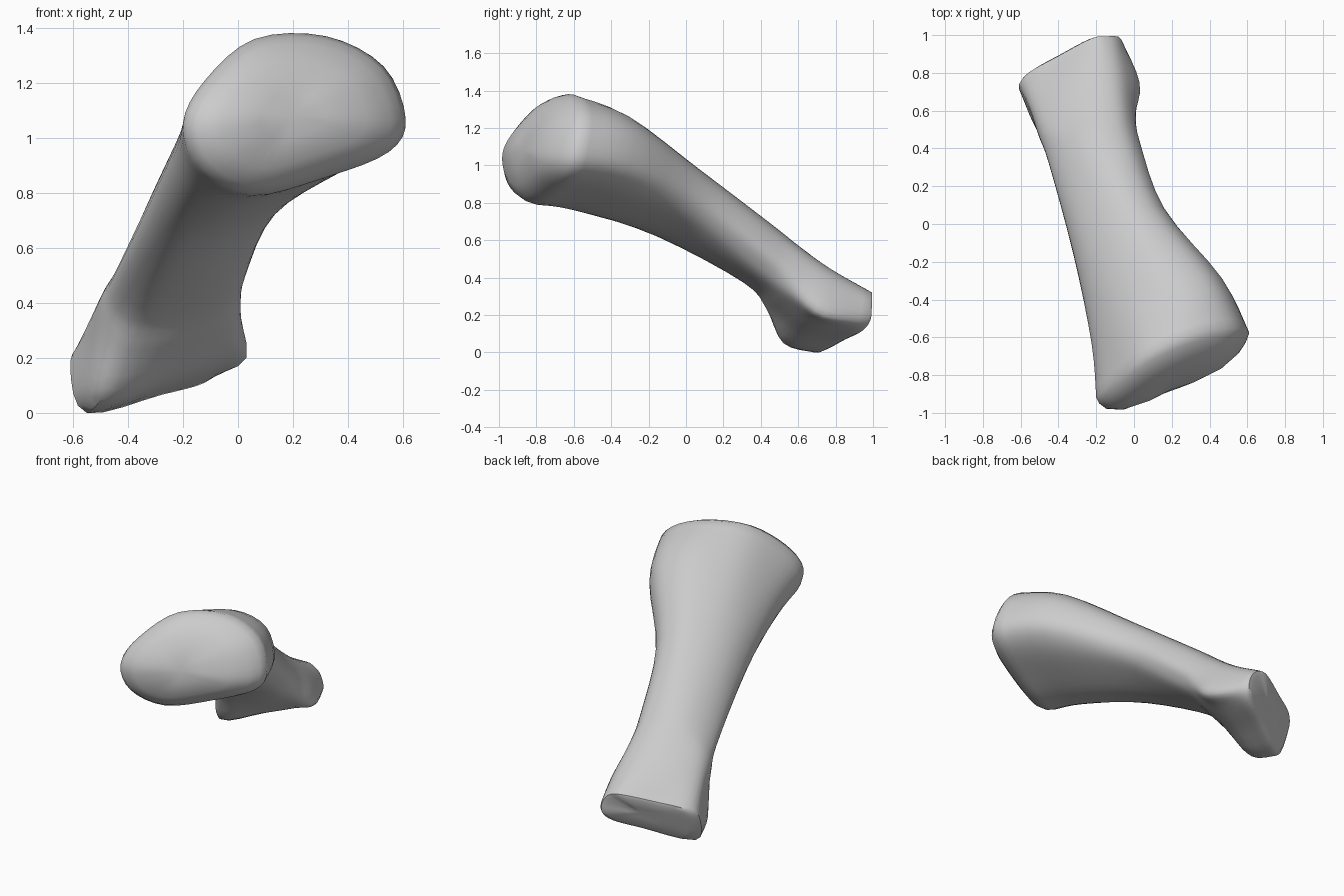
import bpy
import bmesh
from mathutils import Vector

cube = bpy.data.objects.get("Cube")
if cube:
    bpy.data.objects.remove(cube, do_unlink=True)

STEPS = 4  # subdivisions between neighbouring profile points and sections


def section(outline, base, slope_x, slope_z, curl=0):
    """Closed outline in x and z, laid on a slanted, optionally curled sheet."""
    return [Vector((x, min(base + slope_x * x + slope_z * z + curl * (z - 1.05) ** 2, 0.98), z))
            for x, z in outline]


def spline(a, b, c, d, t):
    """Smooth point between b and c."""
    return 0.5 * (2 * b + (c - a) * t + (2 * a - 5 * b + 4 * c - d) * t ** 2
                  + (3 * b - a - 3 * c + d) * t ** 3)


def smooth_closed(points):
    n = len(points)
    return [spline(points[i - 1], points[i], points[(i + 1) % n],
                   points[(i + 2) % n], s / STEPS)
            for i in range(n) for s in range(STEPS)]


def smooth_along(rings):
    """Fill in rings between the given sections."""
    last = len(rings) - 1
    result = []
    for i in range(last):
        near = [rings[max(0, min(last, i + k))] for k in (-1, 0, 1, 2)]
        for s in range(STEPS):
            result.append([spline(*four, s / STEPS) for four in zip(*near)])
    result.append(rings[last])
    return result


def inset(ring, scale, push):
    """Shrunken copy of an end ring, pushed along y to round the rim."""
    centre = sum(ring, Vector()) / len(ring)
    return [centre + (p - centre) * scale + Vector((0, push, 0)) for p in ring]


# Cross-sections, each running from the right side over the top
head = section([(-0.20, 1.05), (-0.12, 1.21), (0.06, 1.36), (0.32, 1.37), (0.53, 1.26),
                (0.61, 1.07), (0.55, 0.95), (0.33, 0.86), (0.05, 0.79), (-0.14, 0.88)],
               -0.97, 0.42, 0.13, 0.75)
neck = section([(-0.225, 0.95), (-0.17, 1.09), (-0.03, 1.22), (0.2, 1.27), (0.39, 1.19),
                (0.47, 1.01), (0.41, 0.9), (0.24, 0.82), (0.0, 0.76), (-0.17, 0.82)],
               -0.86, 0.45, 0.35)
shaft = section([(-0.32, 0.73), (-0.28, 0.86), (-0.17, 0.95), (-0.02, 0.985), (0.1, 0.93),
                 (0.16, 0.82), (0.14, 0.73), (0.05, 0.67), (-0.1, 0.62), (-0.24, 0.63)],
                -0.276, 0.45, 0.35)
lower_shaft = section([(-0.45, 0.47), (-0.41, 0.57), (-0.3, 0.66), (-0.17, 0.69),
                       (-0.04, 0.65), (0.03, 0.54), (0.005, 0.46), (-0.06, 0.41),
                       (-0.2, 0.38), (-0.36, 0.38)],
                      0.243, 0.2, 0.35)
instep = section([(-0.5, 0.37), (-0.47, 0.47), (-0.35, 0.54), (-0.2, 0.57), (-0.07, 0.53),
                  (0.0, 0.42), (0.0, 0.33), (-0.08, 0.28), (-0.25, 0.24), (-0.43, 0.24)],
                 0.45, 0.25, 0.35)
flare = section([(-0.545, 0.24), (-0.53, 0.35), (-0.4, 0.42), (-0.23, 0.45), (-0.1, 0.42),
                 (-0.02, 0.33), (0.03, 0.2), (-0.08, 0.165), (-0.27, 0.11), (-0.5, 0.05)],
                0.65, 0.3, 0.4)
foot = section([(-0.61, 0.16), (-0.57, 0.25), (-0.42, 0.29), (-0.22, 0.33), (-0.13, 0.31),
                (-0.08, 0.25), (-0.07, 0.17), (-0.12, 0.11), (-0.28, 0.065), (-0.55, 0.0)],
               0.935, 0.45, 0.4)

# Body rings plus a domed joint face and a flatter foot face
keys = [smooth_closed(s) for s in (head, neck, shaft, lower_shaft, instep, flare, foot)]
body = smooth_along(keys)
head_cap = [inset(body[0], k, p)
            for k, p in ((0.3, -0.16), (0.65, -0.135), (0.87, -0.085), (0.96, -0.04))]
foot_cap = [inset(body[-1], k, p) for k, p in ((0.94, 0.02), (0.8, 0.03), (0.3, 0.03))]
rings = head_cap + body + foot_cap

# Skin the rings
bm = bmesh.new()
loops = [[bm.verts.new(p) for p in ring] for ring in rings]
count = len(loops[0])
for one, two in zip(loops, loops[1:]):
    for i in range(count):
        j = (i + 1) % count
        bm.faces.new((one[i], one[j], two[j], two[i]))
for end in (loops[0], loops[-1]):
    hub = bm.verts.new(sum((v.co for v in end), Vector()) / count)
    for i in range(count):
        bm.faces.new((end[i], end[(i + 1) % count], hub))
bmesh.ops.recalc_face_normals(bm, faces=bm.faces)

mesh = bpy.data.meshes.new("bone")
bm.to_mesh(mesh)
bm.free()
bone = bpy.data.objects.new("bone", mesh)
bpy.context.collection.objects.link(bone)

# Plain grey surface
grey = bpy.data.materials.new("light grey")
grey.use_nodes = True
colour = (0.6, 0.6, 0.6, 1)
grey.diffuse_color = colour
grey.node_tree.nodes["Principled BSDF"].inputs["Base Color"].default_value = colour
mesh.materials.append(grey)

bpy.ops.object.select_all(action="DESELECT")
bone.select_set(True)
bpy.context.view_layer.objects.active = bone
bpy.ops.object.shade_smooth_by_angle(angle=0.8)
